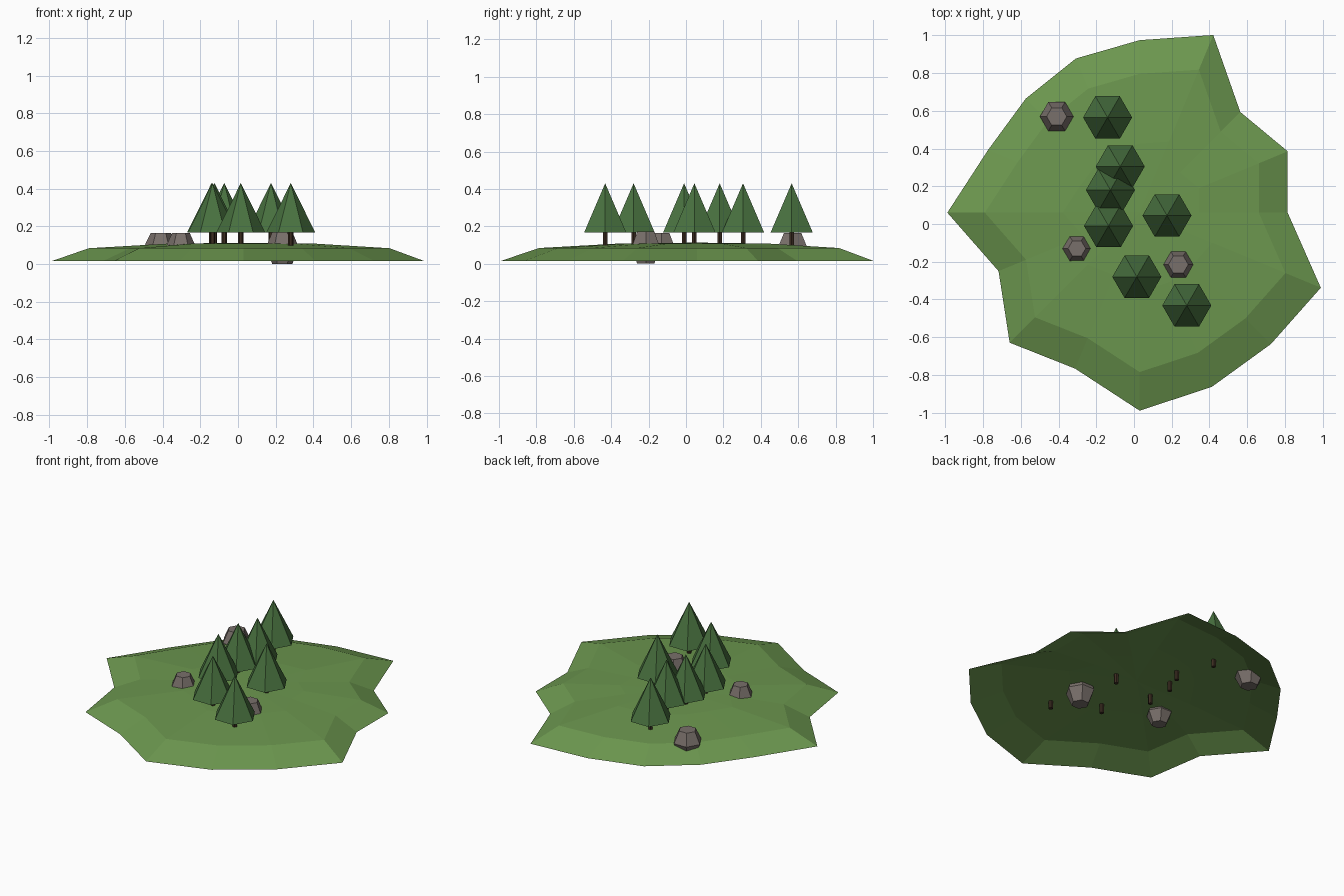
import bpy, bmesh, math

if "Cube" in bpy.data.objects:
    bpy.data.objects.remove(bpy.data.objects["Cube"])


def material(name, rgb):
    m = bpy.data.materials.new(name)
    m.diffuse_color = (*rgb, 1)
    m.use_nodes = True
    m.node_tree.nodes["Principled BSDF"].inputs["Base Color"].default_value = m.diffuse_color
    return m


GRASS = material("grass green", (0.150, 0.310, 0.078))
LEAF = material("pine green", (0.065, 0.165, 0.050))
BARK = material("dark bark", (0.045, 0.025, 0.015))
STONE = material("warm grey stone", (0.190, 0.160, 0.145))


def loft(name, rings, mat, location=(0, 0, 0), caps=True):
    """Skin rings of points; a ring of one point is a tip."""
    bm = bmesh.new()
    rows = [[bm.verts.new(p) for p in ring] for ring in rings]
    for a, b in zip(rows, rows[1:]):
        n = len(a)
        for i in range(n):
            j = (i + 1) % n
            if len(b) == 1:
                bm.faces.new((a[i], a[j], b[0]))
            else:
                bm.faces.new((a[i], a[j], b[j], b[i]))
    if caps:
        bm.faces.new(rows[0][::-1])
        if len(rows[-1]) > 1:
            bm.faces.new(rows[-1])
    mesh = bpy.data.meshes.new(name)
    bm.to_mesh(mesh)
    bm.free()
    mesh.materials.append(mat)
    ob = bpy.data.objects.new(name, mesh)
    ob.location = location
    bpy.context.collection.objects.link(ob)
    return ob


def ring(r, z, n=6):
    return [(r * math.cos(math.tau * i / n), r * math.sin(math.tau * i / n), z) for i in range(n)]


# Open hill shell with an irregular outline
radii = [.785, .85, .755, 1.02, .915, .885, .855, .87,
         1.02, .81, .975, .895, 1.05, 1.0, .985, 1.04]


def hill_ring(scale, z):
    step = math.tau / len(radii)
    return [(r * scale * math.cos(i * step), r * scale * math.sin(i * step), z)
            for i, r in enumerate(radii)]


loft("grass_hill",
     [hill_ring(1, .015), hill_ring(.805, .084), hill_ring(.4, .108), [(0, 0, .113)]],
     GRASS, (.03, .06, 0), caps=False)

# Pine trees: six-sided cone on a thin trunk
trees = [(-.14, .565), (-.073, .305), (-.125, .18), (-.135, -.01),
         (.175, .045), (.015, -.28), (.28, -.432)]
for k, (x, y) in enumerate(trees, 1):
    loft(f"tree_trunk_{k}", [ring(.014, .05), ring(.014, .175)], BARK, (x, y, 0))
    loft(f"tree_crown_{k}", [ring(.13, .167), [(0, 0, .43)]], LEAF, (x, y, 0))

# Rocks: faceted, widest at the middle, partly sunk in the hill
rocks = [(-.41, .57, .015, .165, .089), (-.303, -.13, .025, .165, .078),
         (.235, -.215, .0, .172, .088)]
for k, (x, y, low, high, r) in enumerate(rocks, 1):
    loft(f"rock_{k}", [ring(r * .6, low), ring(r, (low + high) / 2), ring(r * .6, high)],
         STONE, (x, y, 0))
